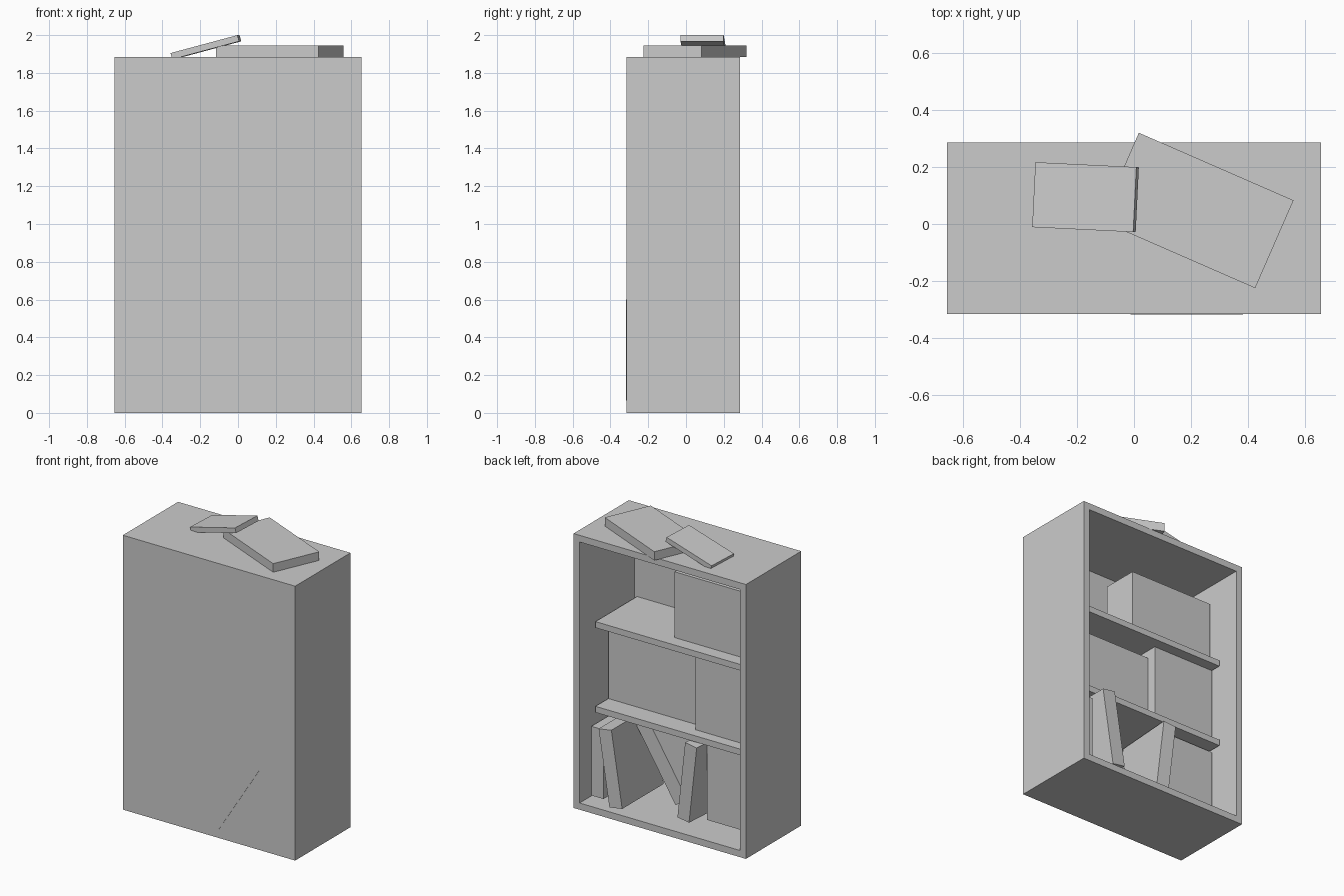
import bpy, bmesh
from math import radians
from mathutils import Matrix, Vector

if "Cube" in bpy.data.objects:
    bpy.data.objects.remove(bpy.data.objects["Cube"])


def box(name, center, size, rot=(0, 0, 0)):
    """Box from centre, size and rotation in degrees."""
    bm = bmesh.new()
    bmesh.ops.create_cube(bm, size=1, matrix=Matrix.Diagonal((*size, 1)))
    me = bpy.data.meshes.new(name)
    bm.to_mesh(me)
    bm.free()
    ob = bpy.data.objects.new(name, me)
    ob.location = center
    ob.rotation_euler = [radians(a) for a in rot]
    bpy.context.collection.objects.link(ob)
    return ob


def span(name, x, y, z):
    """Upright box from its ranges."""
    r = (x, y, z)
    return box(name, [(a + b) / 2 for a, b in r], [b - a for a, b in r])


# Case: one block hollowed from the open +y side, leaving a thin back panel
WALL, BACK = 0.065, 0.004
case = span("bookcase", (-0.655, 0.655), (-0.315, 0.285), (0, 1.885))
bm = bmesh.new()
bm.from_mesh(case.data)
bm.normal_update()
face = max(bm.faces, key=lambda f: f.normal.y)
bmesh.ops.inset_region(bm, faces=[face], thickness=WALL)
inner = bmesh.ops.extrude_discrete_faces(bm, faces=[face])["faces"]
bmesh.ops.translate(bm, verts=inner[0].verts, vec=Vector((0, -(0.6 - BACK), 0)))
bm.normal_update()
bm.to_mesh(case.data)
bm.free()

# Two recessed shelves
for name, top in (("lower_shelf", 0.66), ("upper_shelf", 1.242)):
    span(name, (-0.59, 0.59), (-0.311, 0.14), (top - 0.042, top))

# Blocks of upright books
span("upper_book_row", (-0.59, 0.054), (-0.2, 0.05), (1.242, 1.694))
span("middle_book_row_left", (-0.12, 0.59), (-0.2, 0.0), (0.66, 1.145))
span("middle_book_row_right", (-0.59, -0.118), (-0.2, 0.065), (0.66, 1.2))
span("bottom_book_row", (-0.59, -0.208), (-0.2, 0.067), (0.065, 0.6))

# Loose books on the bottom board
span("upright_book", (0.498, 0.59), (-0.2, 0.185), (0.065, 0.54))
box("leaning_book_a", (0.389, 0.04, 0.332), (0.098, 0.45, 0.525), (0, 9, 0))
box("leaning_book_b", (0.185, -0.158, 0.333), (0.107, 0.318, 0.567), (0, 32.3, 0))
box("leaning_book_c", (-0.14, -0.053, 0.337), (0.093, 0.44, 0.535), (0, -6.6, -4))

# Books lying on top
box("top_large_book", (0.221, 0.0475, 1.914), (0.592, 0.336, 0.06), (0, 0, -23.6))
box("top_small_book", (-0.17, 0.094, 1.936), (0.367, 0.228, 0.034), (0, -15, -2.8))
